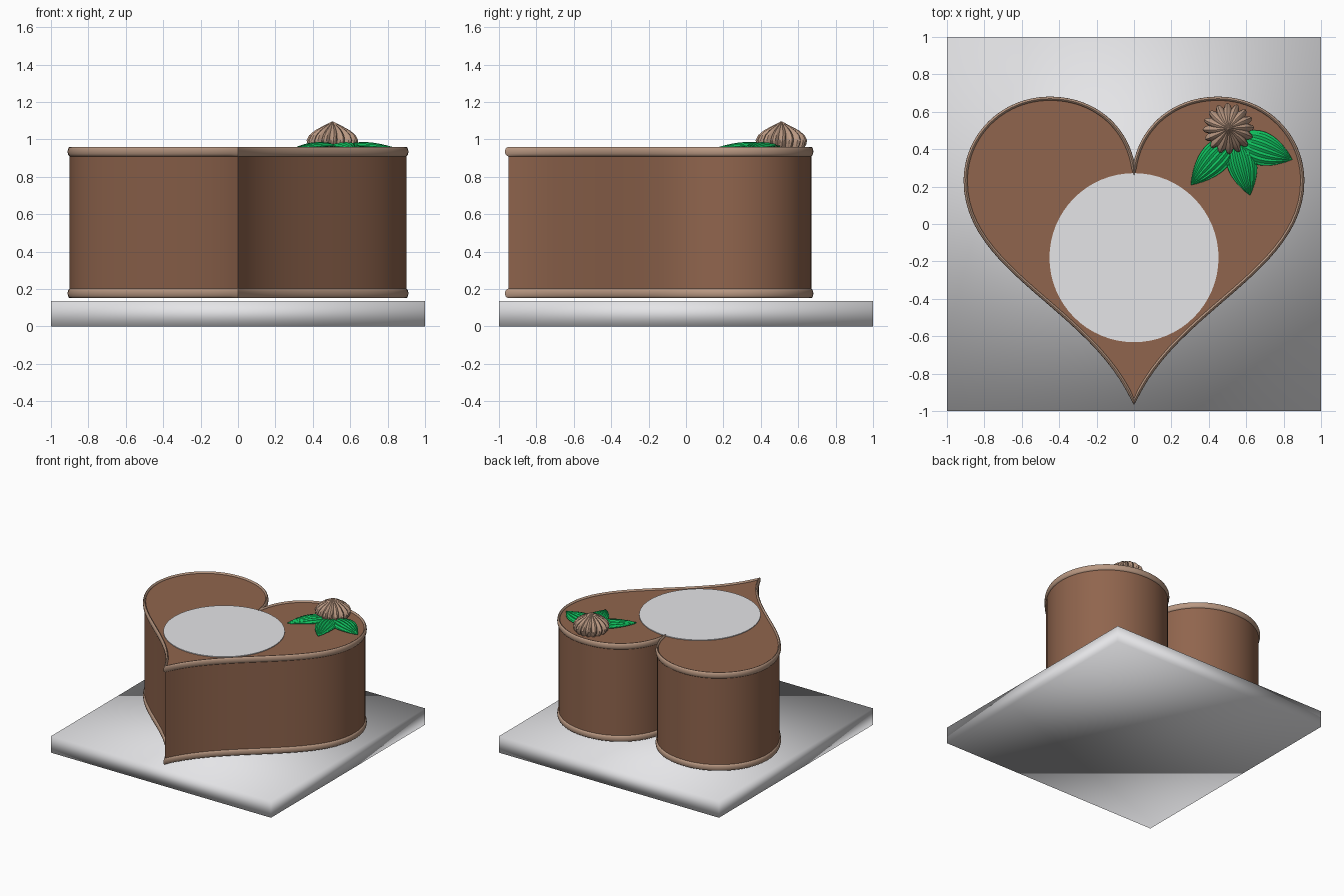
import bpy, bmesh
from math import sin, cos, pi, tau, radians
from mathutils import Vector
from mathutils.geometry import interpolate_bezier

default = bpy.data.objects.get("Cube")
if default:
    bpy.data.objects.remove(default, do_unlink=True)


def material(name, rgb):
    m = bpy.data.materials.new(name)
    m.use_nodes = True
    colour = (*rgb, 1)
    m.diffuse_color = colour
    bsdf = next(n for n in m.node_tree.nodes if n.type == 'BSDF_PRINCIPLED')
    bsdf.inputs["Base Color"].default_value = colour
    return m


BROWN = material("chocolate brown", (0.28, 0.13, 0.075))
TAN = material("light tan", (0.48, 0.31, 0.22))
GREEN = material("leaf green", (0.005, 0.52, 0.11))
WHITE = material("plate white", (0.78, 0.78, 0.8))


def finish(bm, name, mat, sharp=35):
    """Turn a bmesh into an object; sharp is the angle that keeps an edge hard."""
    bmesh.ops.recalc_face_normals(bm, faces=bm.faces)
    mesh = bpy.data.meshes.new(name)
    bm.to_mesh(mesh)
    bm.free()
    mesh.shade_smooth()
    if sharp:
        mesh.set_sharp_from_angle(angle=radians(sharp))
    mesh.materials.append(mat)
    obj = bpy.data.objects.new(name, mesh)
    bpy.context.collection.objects.link(obj)
    return obj


def loft(bm, rings, wrap=False):
    """Bridge closed rings of points; wrap joins the last ring to the first."""
    loops = [[bm.verts.new(p) for p in ring] for ring in rings]
    pairs = list(zip(loops, loops[1:])) + ([(loops[-1], loops[0])] if wrap else [])
    for a, b in pairs:
        for i in range(len(a)):
            j = (i + 1) % len(a)
            bm.faces.new((a[i], a[j], b[j], b[i]))
    return loops


# Heart outline: half from notch to tip, then mirrored
segments = [
    ((0, 0.27), (0.02, 0.5), (0.2, 0.67), (0.45, 0.67)),
    ((0.45, 0.67), (0.7, 0.67), (0.9, 0.475), (0.9, 0.23)),
    ((0.9, 0.23), (0.9, -0.25), (0.22, -0.45), (0, -0.95)),
]
half = []
for s in segments:
    half += [p.to_2d() for p in interpolate_bezier(*[Vector((*q, 0)) for q in s], 25)][:-1]
half.append(Vector((0, -0.95)))
heart = half + [Vector((-p.x, p.y)) for p in reversed(half[1:-1])]


def outward(i):
    """Mitred outward direction at a point of the heart."""
    p = heart[i]
    a = (p - heart[i - 1]).normalized()
    b = (heart[(i + 1) % len(heart)] - p).normalized()
    na, nb = Vector((-a.y, a.x)), Vector((-b.y, b.x))
    n = (na + nb).normalized()
    return n / max(n.dot(na), 0.6)


# Square plate
bm = bmesh.new()
bmesh.ops.create_cube(bm, size=1)
bmesh.ops.scale(bm, vec=(2, 2, 0.135), verts=bm.verts)
bmesh.ops.translate(bm, vec=(0, 0, 0.0675), verts=bm.verts)
finish(bm, "square_plate", WHITE, sharp=None)

# Cake body
bm = bmesh.new()
bottom, top = loft(bm, [[(p.x, p.y, z) for p in heart] for z in (0.16, 0.947)])
bm.faces.new(bottom)
bm.faces.new(top)
finish(bm, "cake_body", BROWN)

# Rounded trim around the lower and upper edges
for name, zc in (("lower_trim", 0.177), ("upper_trim", 0.935)):
    rings = []
    for k in range(12):
        t = tau * k / 12
        rings.append([(*(p + outward(i) * 0.011 * cos(t)), zc + 0.025 * sin(t))
                      for i, p in enumerate(heart)])
    bm = bmesh.new()
    loft(bm, rings, wrap=True)
    finish(bm, name, TAN, sharp=50)

# Flat round topper
bm = bmesh.new()
bmesh.ops.create_cone(bm, cap_ends=True, segments=64, radius1=0.452, radius2=0.452, depth=0.006)
bmesh.ops.translate(bm, vec=(0, -0.18, 0.95), verts=bm.verts)
finish(bm, "round_topper", WHITE)

# Piped cream rosette: a fluted, slightly twisted pointed dome
FLUTES = 16
profile = [(0.115, 0.947), (0.132, 0.97), (0.138, 0.995), (0.125, 1.022),
           (0.096, 1.047), (0.06, 1.067), (0.028, 1.083), (0.004, 1.096)]
rings = []
for k, (r, z) in enumerate(profile):
    ring = []
    for i in range(FLUTES * 4):
        t = tau * i / (FLUTES * 4)
        rr = r * (1 - 0.2 * (1 - abs(cos(t * FLUTES / 2))))
        ring.append((0.505 + rr * cos(t + 0.02 * k), 0.51 + rr * sin(t + 0.02 * k), z))
    rings.append(ring)
bm = bmesh.new()
loops = loft(bm, rings)
bm.faces.new(loops[0])
bm.faces.new(loops[-1])
finish(bm, "cream_rosette", TAN, sharp=30)


# Pleated leaves arching from the rosette
def leaf(name, base, tip, width):
    base, tip = Vector(base), Vector(tip)
    along = tip - base
    side = Vector((-along.y, along.x)).normalized()
    rows, cols = 14, 12
    bm = bmesh.new()
    grid = []
    for r in range(rows + 1):
        u = r / rows
        w = width / 2 * (sin(pi * (0.1 + 0.9 * u ** 0.9)) ** 0.85 if r < rows else 0.01)
        row = []
        for c in range(cols + 1):
            v = 2 * c / cols - 1
            p = base + along * u + side * w * v
            z = 0.951 + 0.032 * sin(pi * (0.15 + 0.85 * u)) * (1 - 0.55 * v * v)
            z -= 0.007 * (c % 2) * sin(pi * u)
            row.append(bm.verts.new((p.x, p.y, z)))
        grid.append(row)
    for a, b in zip(grid, grid[1:]):
        for c in range(cols):
            bm.faces.new((a[c], a[c + 1], b[c + 1], b[c]))
    obj = finish(bm, name, GREEN, sharp=20)
    solid = obj.modifiers.new("thickness", 'SOLIDIFY')
    solid.thickness = 0.006
    solid.offset = 0


leaf("left_leaf", (0.85 - 0.3, 0.45), (0.845, 0.345), 0.18)
leaf("middle_leaf", (0.545, 0.45), (0.62, 0.155), 0.16)
leaf("right_leaf", (0.53, 0.46), (0.305, 0.21), 0.16)
